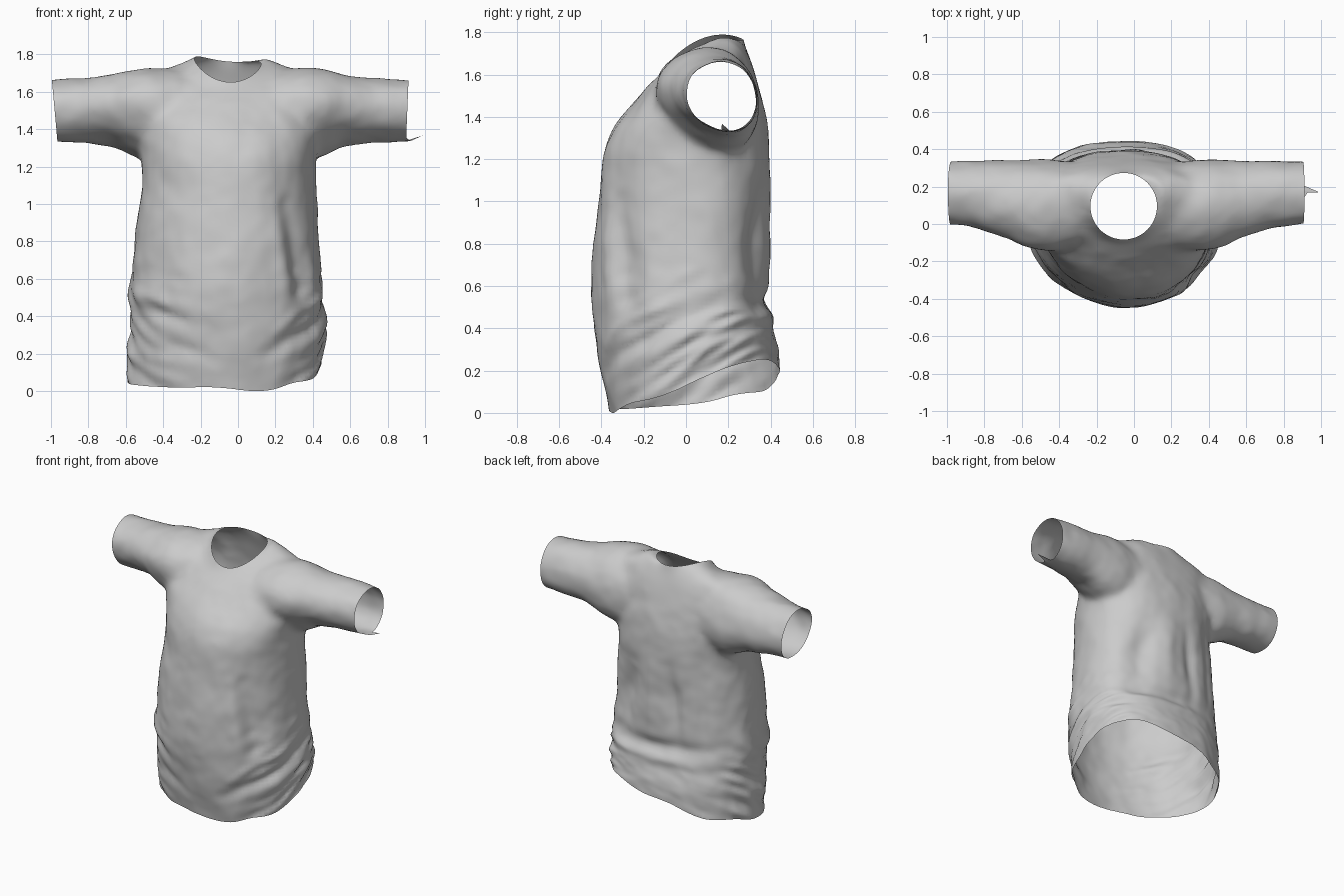
import bpy, bmesh, math
from mathutils import Vector, noise

if "Cube" in bpy.data.objects:
    bpy.data.objects.remove(bpy.data.objects["Cube"])

MID = -0.055   # the garment sits slightly left of centre
N = 48


def loft(bm, rings):
    """Skin a list of closed rings and cap both ends."""
    loops = [[bm.verts.new(p) for p in r] for r in rings]
    for a, b in zip(loops, loops[1:]):
        for i in range(N):
            j = (i + 1) % N
            bm.faces.new((a[i], a[j], b[j], b[i]))
    bm.faces.new(loops[0][::-1])
    bm.faces.new(loops[-1])


def spow(v, e):
    return math.copysign(abs(v) ** e, v)


def torso_ring(z, xl, xr, yf, yb):
    """Pointed belly at the front, flatter back, belly leaning slightly right."""
    cx, rx, cy = (xl + xr) / 2, (xr - xl) / 2, max(0.05, (yf + yb) / 2)
    pts = []
    for i in range(N):
        a = 2 * math.pi * i / N
        c, s = math.cos(a), math.sin(a)
        e = 0.86 if s > 0 else 0.98
        ry = yb - cy if s > 0 else cy - yf
        lean = 0.035 * min(0, s) ** 2 if z < 1.4 else 0
        pts.append((cx + lean + rx * spow(c, e), cy + ry * spow(s, e), z))
    return pts


def sleeve_ring(side, d, cy, cz, ry, rz, k):
    """Oval whose underside slopes down towards the back."""
    pts = []
    for i in range(N):
        a = 2 * math.pi * i / N
        c, s = math.cos(a), math.sin(a)
        pts.append((MID + side * d, cy + ry * c, cz + rz * s - k * ry * c * (1 - s) / 2))
    return pts


# z, left, right, front, back
TORSO = [(-0.12, -.57, .46, -.35, .44), (0.0, -.58, .46, -.36, .445),
         (0.2, -.585, .465, -.405, .435), (0.4, -.58, .465, -.435, .405),
         (0.55, -.58, .46, -.45, .39), (0.7, -.565, .44, -.445, .39),
         (0.9, -.545, .425, -.43, .39), (1.1, -.515, .415, -.405, .395),
         (1.25, -.515, .415, -.39, .395), (1.35, -.53, .43, -.345, .39),
         (1.45, -.54, .44, -.265, .37), (1.55, -.53, .42, -.18, .345),
         (1.64, -.52, .41, -.085, .32), (1.70, -.48, .37, -.01, .295),
         (1.75, -.32, .22, .05, .275), (1.80, -.23, .13, .10, .25)]
# distance from middle, centre y, centre z, radius y, radius z, slope
SLEEVE = [(.25, .10, 1.49, .23, .23, .3), (.42, .10, 1.49, .245, .245, .35),
          (.52, .11, 1.50, .235, .22, .35), (.62, .13, 1.51, .21, .185, .35),
          (.78, .155, 1.505, .185, .17, .25), (1.05, .172, 1.502, .155, .163, .15)]

bm = bmesh.new()
loft(bm, [torso_ring(*r) for r in TORSO])
for side in (-1, 1):
    loft(bm, [sleeve_ring(side, *r) for r in SLEEVE])
bmesh.ops.recalc_face_normals(bm, faces=bm.faces)
mesh = bpy.data.meshes.new("shirt")
bm.to_mesh(mesh)
bm.free()
shirt = bpy.data.objects.new("shirt", mesh)
bpy.context.collection.objects.link(shirt)

# Fuse torso and sleeves into one smooth skin
rem = shirt.modifiers.new("fuse", 'REMESH')
rem.mode = 'VOXEL'
rem.voxel_size = 0.022
smo = shirt.modifiers.new("soften", 'SMOOTH')
smo.factor, smo.iterations = 0.5, 12
bpy.context.view_layer.objects.active = shirt
shirt.select_set(True)
for m in ("fuse", "soften"):
    bpy.ops.object.modifier_apply(modifier=m)

bm = bmesh.new()
bm.from_mesh(shirt.data)
bm.normal_update()

# Cloth folds: side (-1 front, 1 back), x1, z1, x2, z2, width, height
FOLDS = [(-1, .27, 1.0, .36, .45, .055, -.03), (-1, .20, 1.0, .27, .5, .04, .01),
         (-1, -.57, .55, -.38, .46, .03, .022), (-1, -.56, .46, -.3, .38, .035, -.015),
         (-1, -.5, .3, -.15, .17, .04, -.012), (-1, .15, .2, .44, .36, .04, -.012),
         (-1, .2, .32, .46, .52, .03, .012),
         (1, -.4, .56, .3, .52, .045, -.025), (1, -.45, .44, .35, .41, .05, .012),
         (1, -.2, .62, -.14, 1.1, .05, -.022), (1, .03, .6, .0, 1.1, .05, .01),
         (1, .26, .6, .18, 1.05, .09, -.042), (1, -.38, .62, -.34, 1.2, .04, -.012)]


def fold_height(p, n):
    h = 0.008 * noise.noise(p * 6) + 0.003 * noise.noise(p * 13)
    for s, x1, z1, x2, z2, w, d in FOLDS:
        a, ab = Vector((x1, z1)), Vector((x2 - x1, z2 - z1))
        q = Vector((p.x, p.z)) - a
        t = min(1, max(0, q.dot(ab) / ab.length_squared))
        fade = 0.45 + 0.55 * math.sin(math.pi * t)
        facing = min(1, max(0, 2 * s * n.y))
        h += d * fade * facing * math.exp(-((q - ab * t).length / w) ** 2)
    # bunched cloth low on the sides, running diagonally
    if p.z < 0.7:
        bunch = Vector((p.x * 3, p.y * 5, (p.z - .5 * p.y) * 13))
        h += 0.03 * min(1, (0.7 - p.z) * 5) * n.x ** 2 * noise.noise(bunch)
    return h


moves = [(v, v.normal * fold_height(v.co, v.normal)) for v in bm.verts]
for v, m in moves:
    v.co += m

# Open the hem and the cuffs
for co, no in (((0, 0, 0), (0, 0, -1)), ((-.98, 0, 1.5), (-1, 0, -.09)),
               ((.905, 0, 1.5), (1, 0, -.04))):
    bmesh.ops.bisect_plane(bm, geom=bm.verts[:] + bm.edges[:] + bm.faces[:],
                           plane_co=co, plane_no=no, clear_outer=True)

# Hem rises towards the back and the right
for v in bm.verts:
    x, y, z = v.co
    if z < 0.5:
        hem = .10 + .25 * y + .28 * x * (y + .3) + .01 * math.sin(13 * x + 9 * y)
        v.co.z += hem * (1 - z / 0.5)

# Neck opening
NX, NY, NR = -.055, .095, .178


def neck_dist(p):
    return math.hypot(p.x - NX, p.y - NY)


hole = [f for f in bm.faces if f.calc_center_median().z > 1.4
        and neck_dist(f.calc_center_median()) < NR]
bmesh.ops.delete(bm, geom=hole, context='FACES')
rim = [v for v in bm.verts if v.is_boundary and v.co.z > 1.55 and neck_dist(v.co) < .3]
for v in rim:
    k = NR / neck_dist(v.co)
    v.co.x = NX + (v.co.x - NX) * k
    v.co.y = NY + (v.co.y - NY) * k
    t = (v.co.y - NY) / NR
    v.co.z = 1.765 + .055 * t - .055 * t * t - .015 * (v.co.x - NX) / NR
near = [v for v in bm.verts if not v.is_boundary and v.co.z > 1.5 and neck_dist(v.co) < .27]
for _ in range(8):
    bmesh.ops.smooth_vert(bm, verts=near, factor=0.5, use_axis_x=True,
                          use_axis_y=True, use_axis_z=True)

# Pulled corner on the right cuff
cuff = [v for v in bm.verts if v.is_boundary and v.co.x > .8]
tip = Vector((.9, .17, 1.335))
for v in cuff:
    d = (v.co - tip).length
    v.co.x += 0.03 * math.exp(-(d / .03) ** 2)
min(cuff, key=lambda v: (v.co - tip).length).co = (.99, .17, 1.37)

# Stand on the ground
low = min(v.co.z for v in bm.verts)
for v in bm.verts:
    v.co.z -= low
bm.to_mesh(shirt.data)
bm.free()
bpy.ops.object.shade_smooth_by_angle(angle=math.radians(50))
